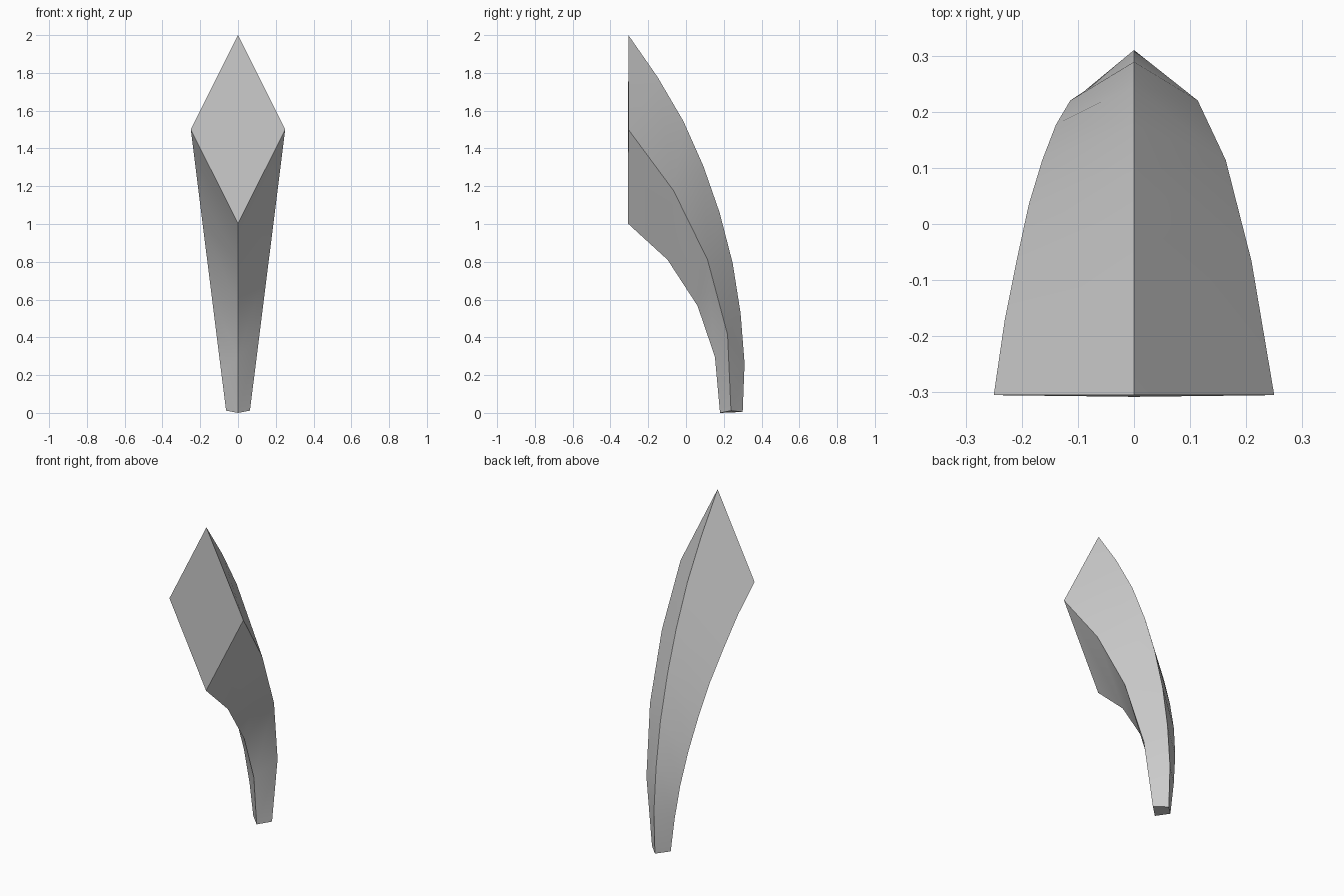
import bpy, bmesh, math

cube = bpy.data.objects.get("Cube")
if cube:
    bpy.data.objects.remove(cube, do_unlink=True)

# Single grey material
grey = bpy.data.materials.new("plain grey")
grey.use_nodes = True
colour = (0.6, 0.6, 0.6, 1)
grey.diffuse_color = colour
grey.node_tree.nodes["Principled BSDF"].inputs["Base Color"].default_value = colour

# Ridge profiles as (y, z), from the wide end down to the foot
BACK = [(-.305, 2), (-.15, 1.777), (-.013, 1.543), (.093, 1.304), (.178, 1.06),
        (.247, .793), (.289, .527), (.31, .262), (.30, .005)]
FRONT = [(-.308, 1.003), (-.098, .811), (.061, .567), (.153, .297), (.18, 0)]
SIDE = [(-.305, 1.5), (-.172, 1.345), (-.066, 1.177), (.036, 1.0), (.114, .811),
        (.177, .617), (.22, .414), (.237, .212), (.238, .012)]


def half_width(z):
    """The sides taper evenly with height."""
    return .063 + .1255 * z - .0013


bm = bmesh.new()


def ridge(profile, sign):
    return [bm.verts.new((sign * half_width(z), y, z)) for y, z in profile]


def strip(a, b):
    """Join two ridges; the second may have half as many segments."""
    if len(a) == len(b):
        for i in range(len(a) - 1):
            bm.faces.new((a[i], a[i + 1], b[i + 1], b[i]))
        return
    for i in range(len(b) - 1):
        f0, f1, f2 = a[2 * i:2 * i + 3]
        bm.faces.new((b[i], f0, f1))
        bm.faces.new((b[i], f1, b[i + 1]))
        bm.faces.new((b[i + 1], f1, f2))


# Four ridges, with the coarser one on the +x side
back = ridge(BACK, 0)
front = ridge(FRONT, 0)
fine_side = ridge(SIDE, -1)
coarse_side = ridge(SIDE[::2], 1)

# Four curved walls
strip(back, fine_side)
strip(back, coarse_side)
strip(fine_side, front)
strip(coarse_side, front)

# Diamond end face and small foot
for end in (0, -1):
    bm.faces.new((back[end], fine_side[end], front[end], coarse_side[end]))

bmesh.ops.recalc_face_normals(bm, faces=bm.faces)
mesh = bpy.data.meshes.new("curved_tapered_spike")
bm.to_mesh(mesh)
bm.free()
mesh.materials.append(grey)

spike = bpy.data.objects.new("curved_tapered_spike", mesh)
bpy.context.collection.objects.link(spike)
bpy.ops.object.select_all(action='DESELECT')
spike.select_set(True)
bpy.context.view_layer.objects.active = spike
bpy.ops.object.shade_smooth_by_angle(angle=math.radians(30))
